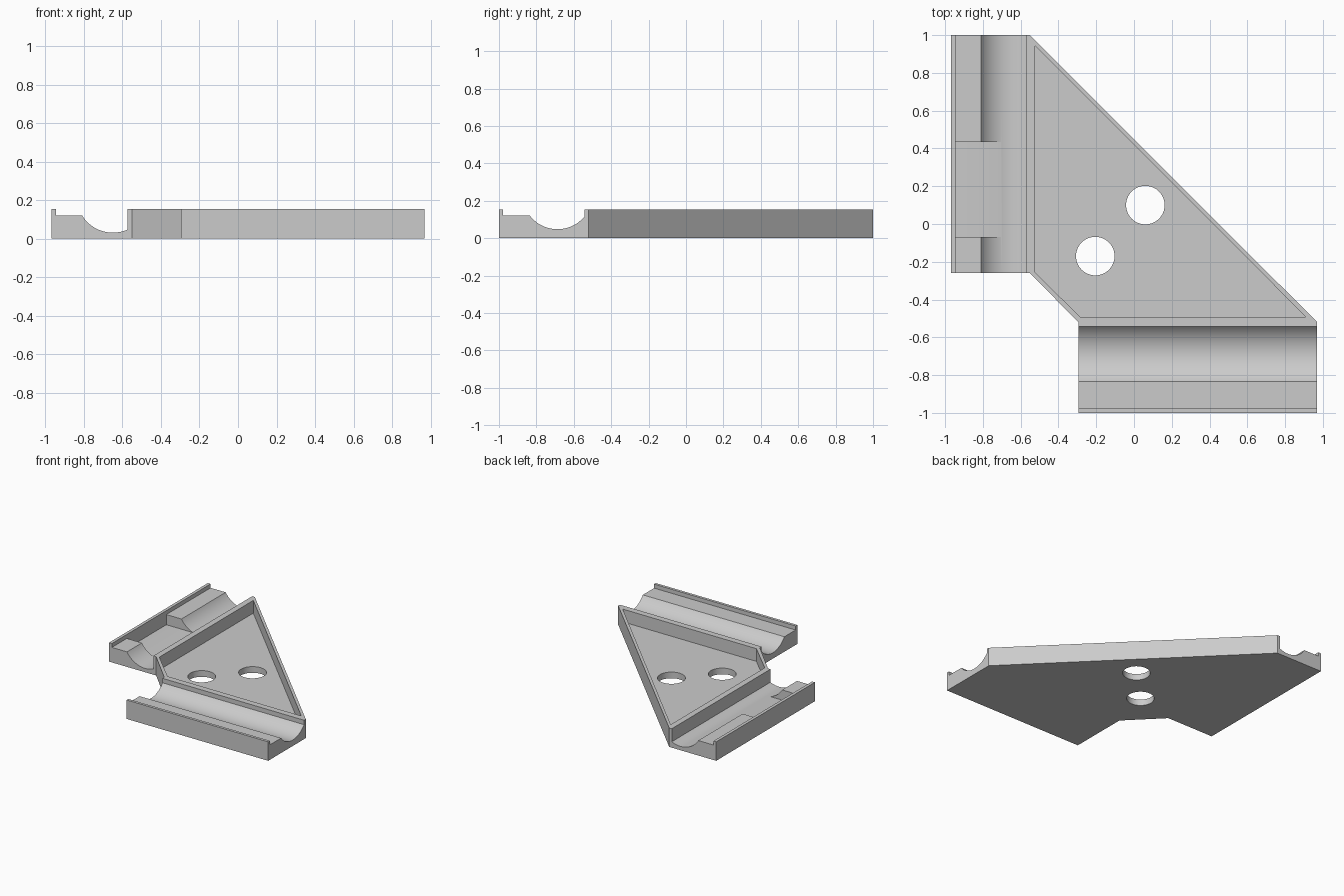
import bpy, bmesh, math
from mathutils import Vector

cube = bpy.data.objects.get("Cube")
if cube:
    bpy.data.objects.remove(cube, do_unlink=True)

TOP = 0.153
OVER = 0.3  # cutters rise above the plate

grey = bpy.data.materials.new("light grey plastic")
grey.use_nodes = True
grey.diffuse_color = (0.6, 0.6, 0.6, 1)
grey.node_tree.nodes["Principled BSDF"].inputs["Base Color"].default_value = (0.6, 0.6, 0.6, 1)


def prism(name, points, start, end):
    """Extrude a closed 3D polygon, given at start, by the vector end - start."""
    bm = bmesh.new()
    face = bm.faces.new([bm.verts.new(Vector(p) + Vector(start)) for p in points])
    new = bmesh.ops.extrude_face_region(bm, geom=[face])["geom"]
    bmesh.ops.translate(bm, vec=Vector(end) - Vector(start),
                        verts=[v for v in new if isinstance(v, bmesh.types.BMVert)])
    bmesh.ops.recalc_face_normals(bm, faces=bm.faces)
    mesh = bpy.data.meshes.new(name)
    bm.to_mesh(mesh)
    bm.free()
    mesh.materials.append(grey)
    obj = bpy.data.objects.new(name, mesh)
    bpy.context.collection.objects.link(obj)
    return obj


def upright(name, outline, low, high):
    return prism(name, [(x, y, 0) for x, y in outline], (0, 0, low), (0, 0, high))


def circle(cx, cy, r, n=64):
    return [(cx + r * math.cos(2 * math.pi * i / n), cy + r * math.sin(2 * math.pi * i / n))
            for i in range(n)]


def channel(lip, ledge, wall, ledge_z, centre, centre_z, r, n=28):
    """Cross-section removed above an arm: ledge behind the lip, then a round groove."""
    a0 = math.acos((ledge - centre) / r)
    a1 = math.acos((wall - centre) / r)
    arc = []
    for i in range(n + 1):
        a = a0 + (a1 - a0) * i / n
        arc.append((centre + r * math.cos(a), centre_z - r * math.sin(a)))
    ledge_z = arc[0][1]
    return [(lip, OVER), (lip, ledge_z)] + arc + [(wall, OVER)]


# Angle plate with two arms
bracket = upright("corner_bracket", [
    (-0.97, 1), (-0.55, 1), (0.97, -0.52), (0.97, -1),
    (-0.295, -1), (-0.295, -0.52), (-0.55, -0.26), (-0.97, -0.26)], 0, TOP)

# Grooves along the side arm and the front arm
side = channel(-0.945, -0.81, -0.573, 0.123, -0.65, 0.218, 0.187)
front = channel(-0.978, -0.835, -0.542, 0.126, -0.687, 0.235, 0.187)
cutters = [
    prism("side_groove_cutter", [(x, 0, z) for x, z in side], (0, -0.4, 0), (0, 1.1, 0)),
    prism("front_groove_cutter", [(0, y, z) for y, z in front], (-0.4, 0, 0), (1.1, 0, 0)),
    # Gap in the side arm ledge
    upright("ledge_gap_cutter", [(-0.945, -0.07), (-0.65, -0.07),
                                 (-0.65, 0.435), (-0.945, 0.435)], 0.039, OVER),
    # Central recess
    upright("recess_cutter", [(-0.525, 0.945), (-0.525, -0.255),
                              (-0.285, -0.492), (0.91, -0.492)], 0.05, OVER),
    # Screw holes
    upright("upper_hole_cutter", circle(0.06, 0.1, 0.102), -0.1, OVER),
    upright("lower_hole_cutter", circle(-0.205, -0.17, 0.102), -0.1, OVER),
]

for cutter in cutters:
    cutter.hide_render = True
    mod = bracket.modifiers.new(cutter.name, "BOOLEAN")
    mod.operation = "DIFFERENCE"
    mod.solver = "EXACT"
    mod.object = cutter

# Bake the cuts and drop the cutters
graph = bpy.context.evaluated_depsgraph_get()
result = bpy.data.meshes.new_from_object(bracket.evaluated_get(graph))
bracket.modifiers.clear()
bracket.data = result
for cutter in cutters:
    bpy.data.objects.remove(cutter, do_unlink=True)

bpy.ops.object.select_all(action="DESELECT")
bracket.select_set(True)
bpy.context.view_layer.objects.active = bracket
bpy.ops.object.shade_smooth_by_angle(angle=math.radians(25))
